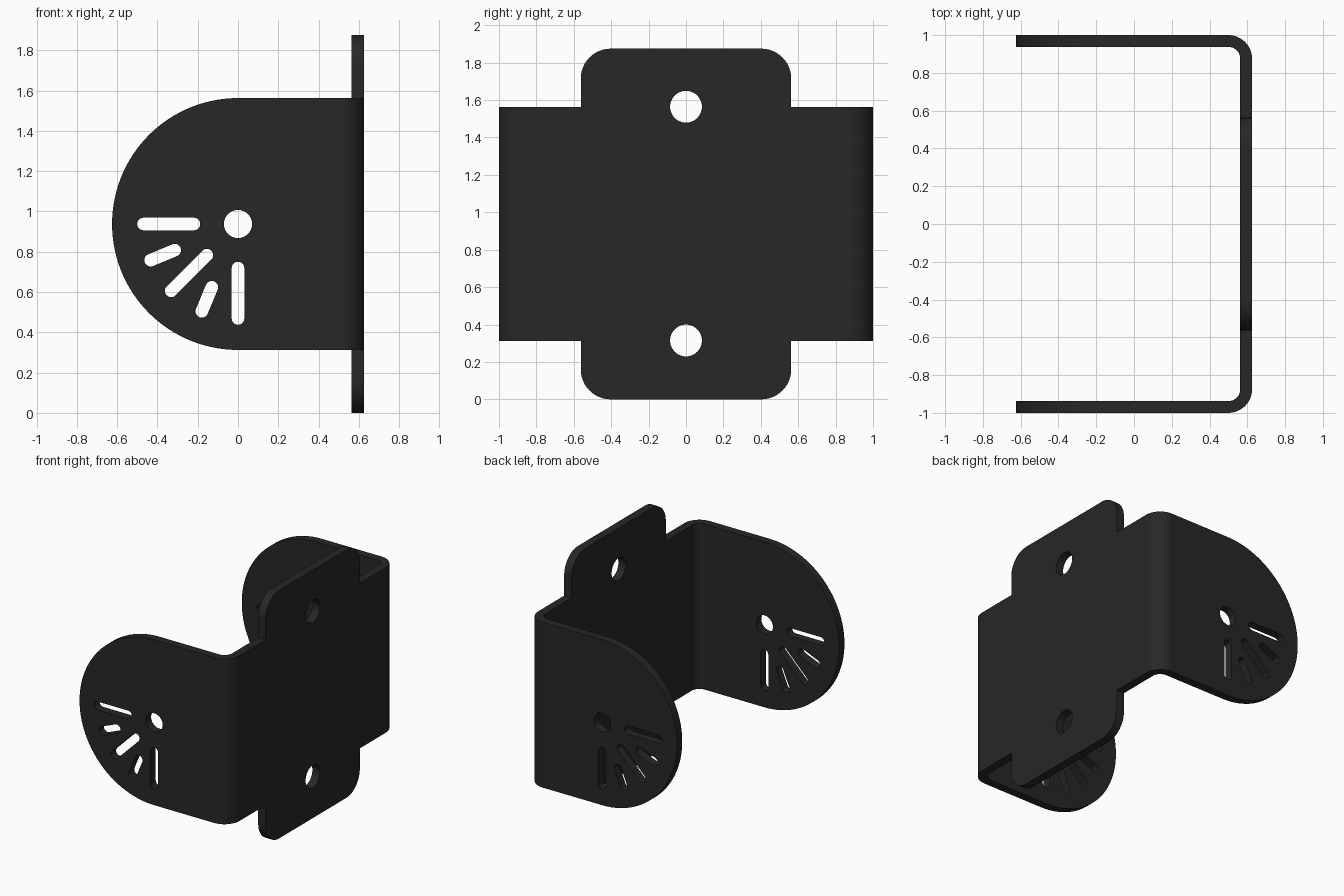
import bpy, bmesh
from math import sin, cos, radians

if "Cube" in bpy.data.objects:
    bpy.data.objects.remove(bpy.data.objects["Cube"])

T = 0.0625              # sheet thickness
CZ = 0.9375             # pivot height
R = 0.625               # ear radius and half width in x


def arc(cx, cy, r, a0, a1, n):
    """Points on an arc, angles in degrees."""
    return [(cx + r * cos(radians(a0 + (a1 - a0) * i / n)),
             cy + r * sin(radians(a0 + (a1 - a0) * i / n))) for i in range(n + 1)]


def prism(name, pts, axis, lo, hi):
    """Extrude a 2D outline along an axis."""
    put = {'x': lambda u, v, h: (h, u, v),
           'y': lambda u, v, h: (u, h, v),
           'z': lambda u, v, h: (u, v, h)}[axis]
    bm = bmesh.new()
    a = [bm.verts.new(put(u, v, lo)) for u, v in pts]
    b = [bm.verts.new(put(u, v, hi)) for u, v in pts]
    bm.faces.new(a)
    bm.faces.new(b)
    for i in range(len(pts)):
        j = (i + 1) % len(pts)
        bm.faces.new((a[i], a[j], b[j], b[i]))
    bmesh.ops.recalc_face_normals(bm, faces=bm.faces)
    me = bpy.data.meshes.new(name)
    bm.to_mesh(me)
    bm.free()
    ob = bpy.data.objects.new(name, me)
    bpy.context.collection.objects.link(ob)
    return ob


def combine(target, other, op):
    """Apply a boolean and remove the helper."""
    mod = target.modifiers.new("cut", 'BOOLEAN')
    mod.operation, mod.object, mod.solver = op, other, 'EXACT'
    bpy.context.view_layer.objects.active = target
    bpy.ops.object.modifier_apply(modifier=mod.name)
    bpy.data.objects.remove(other)


def circle(cx, cy, r, n=48):
    return arc(cx, cy, r, 0, 360, n)[:-1]


def slot(r0, r1, ang, w):
    """Round-ended slot radiating from the pivot."""
    c, s = cos(radians(ang)), sin(radians(ang))
    return (arc(r1 * c, CZ + r1 * s, w, ang - 90, ang + 90, 12)
            + arc(r0 * c, CZ + r0 * s, w, ang + 90, ang + 270, 12))


# Bent sheet: U-shaped section with rounded bends, over-long before trimming
outer = arc(R - 2 * T, -1 + 2 * T, 2 * T, -90, 0, 12)
inner = arc(R - 2 * T, -1 + 2 * T, T, -90, 0, 12)
section = ([(-0.8, -1)] + outer + [(x, -y) for x, y in reversed(outer)] + [(-0.8, 1), (-0.8, 1 - T)]
           + [(x, -y) for x, y in inner] + list(reversed(inner)) + [(-0.8, -1 + T)])
bracket = prism("mounting_bracket", section, 'z', -0.2, 2.1)

# Silhouette: rounded ears seen from the front, tabbed plate seen from the side
keep = prism("ear_outline", [(0.7, CZ - R), (0.7, CZ + R)] + arc(0, CZ, R, 90, 270, 64), 'y', -1.1, 1.1)
cr, hw, top = 0.16, 0.5625, 1.875
tab = []
for cy, cz, a in ((hw - cr, top - cr, 0), (cr - hw, top - cr, 90), (cr - hw, cr, 180), (hw - cr, cr, 270)):
    tab += arc(cy, cz, cr, a, a + 90, 12)
combine(keep, prism("tab_outline", tab, 'x', 0.5, 0.75), 'UNION')
combine(bracket, keep, 'INTERSECT')

# Screw holes in the back plate
for z in (CZ - R, CZ + R):
    combine(bracket, prism("screw_hole", circle(0, z + 0.002, 0.085), 'x', 0.4, 0.8), 'DIFFERENCE')

# Pivot hole and fan of slots through both ears
combine(bracket, prism("pivot_hole", circle(0, CZ, 0.07), 'y', -1.2, 1.2), 'DIFFERENCE')
for i in range(5):
    r0 = 0.34 if i % 2 else 0.219
    combine(bracket, prism("slot", slot(r0, 0.469, 180 + 22.5 * i, 0.0315), 'y', -1.2, 1.2), 'DIFFERENCE')

# Dark finish and smooth bends
mat = bpy.data.materials.new("black_metal")
mat.diffuse_color = (0.02, 0.02, 0.02, 1)
mat.use_nodes = True
mat.node_tree.nodes["Principled BSDF"].inputs["Base Color"].default_value = mat.diffuse_color
bracket.data.materials.clear()
bracket.data.materials.append(mat)
bpy.ops.object.select_all(action='DESELECT')
bracket.select_set(True)
bpy.context.view_layer.objects.active = bracket
bpy.ops.object.shade_smooth_by_angle(angle=radians(30))
wn = bracket.modifiers.new("weighted_normals", 'WEIGHTED_NORMAL')
wn.keep_sharp = True
